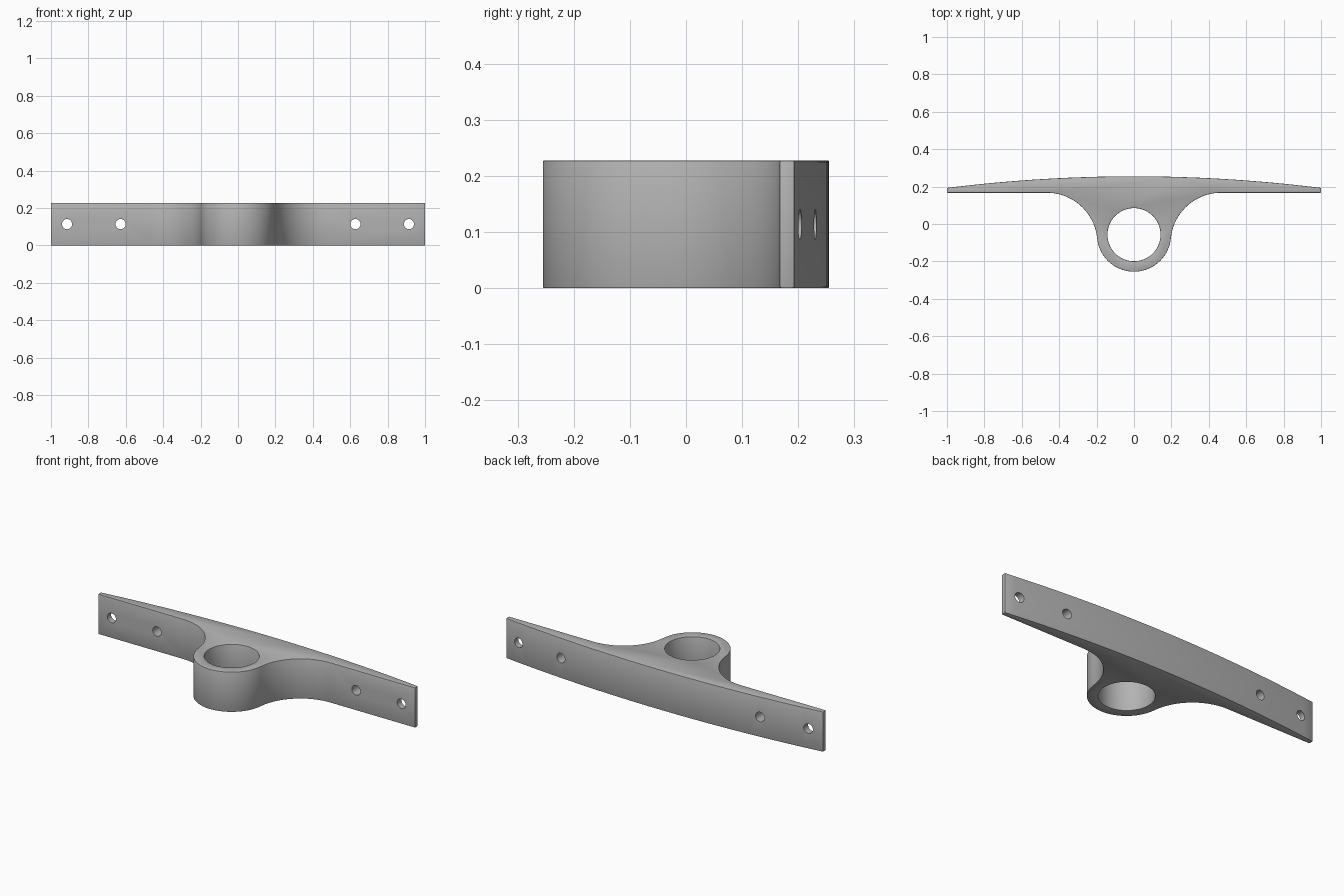
import bpy, bmesh, math
from mathutils import Vector

if "Cube" in bpy.data.objects:
    bpy.data.objects.remove(bpy.data.objects["Cube"])

H = 0.228                      # bracket height
BY, BR, HR = -0.057, 0.198, 0.142   # boss centre y, outer radius, bore radius
FLAT, END, BACK = 0.167, 0.193, 0.255  # front plane, rear corner, rear crown
FR = 0.27                      # radius of the sweep between boss and arms

grey = bpy.data.materials.new("light grey")
grey.diffuse_color = (0.45, 0.45, 0.45, 1)
grey.use_nodes = True
grey.node_tree.nodes["Principled BSDF"].inputs["Base Color"].default_value = grey.diffuse_color


def arc(cx, cy, r, a0, a1, n):
    return [(cx + r * math.cos(a0 + (a1 - a0) * i / n),
             cy + r * math.sin(a0 + (a1 - a0) * i / n)) for i in range(n + 1)]


def cutter(name, r, depth, loc, rot, sides):
    bpy.ops.mesh.primitive_cylinder_add(vertices=sides, radius=r, depth=depth,
                                        location=loc, rotation=rot)
    ob = bpy.context.object
    ob.name = name
    ob.hide_render = True
    return ob


def apply_cut(ob, tool):
    m = ob.modifiers.new("cut", 'BOOLEAN')
    m.operation, m.solver, m.object = 'DIFFERENCE', 'EXACT', tool
    bpy.context.view_layer.objects.active = ob
    bpy.ops.object.modifier_apply(modifier=m.name)
    bpy.data.objects.remove(tool)


# right half of the plan outline: boss, sweep, arm, crowned back
fy = FLAT - FR
fx = math.sqrt((BR + FR) ** 2 - (fy - BY) ** 2)
t = math.atan2(fy - BY, fx)
half = arc(0, BY, BR, -math.pi / 2, t, 24)
half += arc(fx, fy, FR, t + math.pi, math.pi / 2, 24)[1:]
half += [(1, FLAT)]
half += [(1 - i / 16, BACK - (BACK - END) * (1 - i / 16) ** 2) for i in range(17)]
outline = half + [(-x, y) for x, y in reversed(half[1:-1])]

# bracket body
bm = bmesh.new()
face = bm.faces.new([bm.verts.new((x, y, 0)) for x, y in outline])
ext = bmesh.ops.extrude_face_region(bm, geom=[face])
bmesh.ops.translate(bm, vec=Vector((0, 0, H)),
                    verts=[v for v in ext["geom"] if isinstance(v, bmesh.types.BMVert)])
bmesh.ops.recalc_face_normals(bm, faces=bm.faces)
mesh = bpy.data.meshes.new("bracket")
bm.to_mesh(mesh)
bm.free()
bracket = bpy.data.objects.new("bracket", mesh)
bpy.context.collection.objects.link(bracket)
mesh.materials.append(grey)

# bore through the boss
apply_cut(bracket, cutter("bore_cutter", HR, 1, (0, BY, H / 2), (0, 0, 0), 64))

# fine softened edges
bev = bracket.modifiers.new("soft_edges", 'BEVEL')
bev.width, bev.segments, bev.limit_method = 0.003, 2, 'ANGLE'
bev.angle_limit = math.radians(40)
bpy.ops.object.modifier_apply(modifier=bev.name)

# screw holes through the arms
for x in (-0.914, -0.628, 0.628, 0.914):
    apply_cut(bracket, cutter("screw_cutter", 0.027, 0.4, (x, 0.2, H / 2),
                              (math.pi / 2, 0, 0), 32))

bpy.ops.object.select_all(action='DESELECT')
bracket.select_set(True)
bpy.context.view_layer.objects.active = bracket
bpy.ops.object.shade_smooth_by_angle(angle=math.radians(30))
